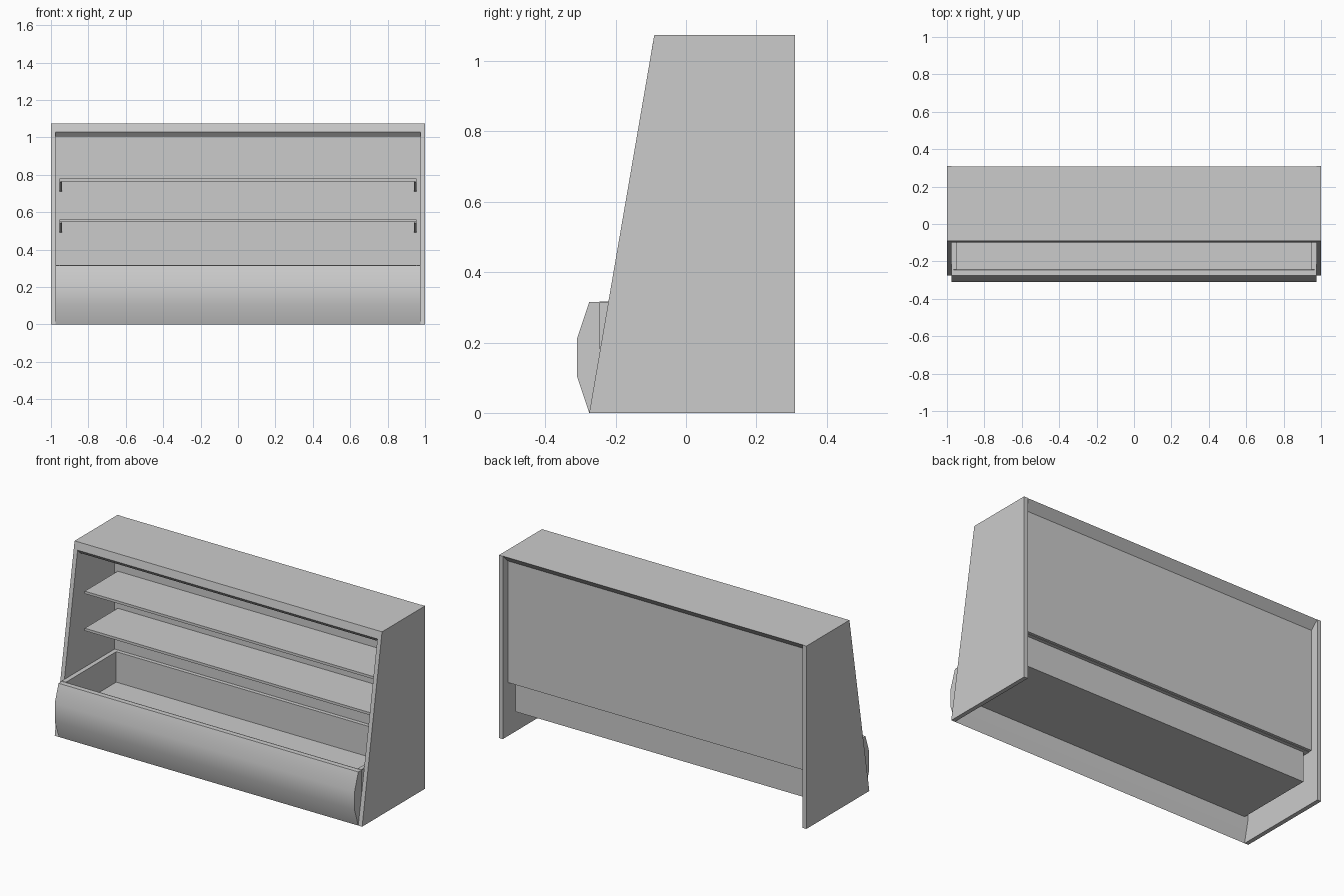
import bpy, bmesh

if "Cube" in bpy.data.objects:
    bpy.data.objects.remove(bpy.data.objects["Cube"])


def finish(name, bm):
    bmesh.ops.recalc_face_normals(bm, faces=bm.faces)
    mesh = bpy.data.meshes.new(name)
    bm.to_mesh(mesh)
    bm.free()
    obj = bpy.data.objects.new(name, mesh)
    bpy.context.collection.objects.link(obj)
    return obj


def extrude_x(name, profile, x0, x1):
    """Solid from a (y, z) profile swept between two x positions."""
    bm = bmesh.new()
    face = bm.faces.new([bm.verts.new((x0, y, z)) for y, z in profile])
    res = bmesh.ops.extrude_face_region(bm, geom=[face])
    verts = [g for g in res["geom"] if isinstance(g, bmesh.types.BMVert)]
    bmesh.ops.translate(bm, verts=verts, vec=(x1 - x0, 0, 0))
    return finish(name, bm)


def box(name, x0, x1, y0, y1, z0, z1):
    return extrude_x(name, [(y0, z0), (y1, z0), (y1, z1), (y0, z1)], x0, x1)


# Sloped end panels
end_profile = [(-0.275, 0), (0.31, 0), (0.31, 1.075), (-0.09, 1.075)]
for side, s in (("left", -1), ("right", 1)):
    extrude_x(side + "_end_panel", end_profile, s * 0.975, s * 1.0)

# Canopy with bevelled front and rear undersides
extrude_x("canopy", [(-0.09, 1.075), (-0.098, 1.03), (-0.075, 1.005),
                     (0.245, 1.005), (0.263, 1.03), (0.308, 1.075)], -0.975, 0.975)

# Upper back panel
box("back_panel", -0.975, 0.975, 0.247, 0.263, 0.315, 1.03)

# Rounded front bumper
bumper = extrude_x("front_bumper", [(-0.275, 0), (-0.31, 0.105), (-0.31, 0.21),
                                    (-0.275, 0.315), (-0.245, 0.315), (-0.245, 0.135)],
                   -0.975, 0.975)
for p in bumper.data.polygons:
    p.use_smooth = True
bpy.context.view_layer.objects.active = bumper
bumper.select_set(True)
bpy.ops.object.shade_smooth_by_angle(angle=0.75)

# Thin display well: floor, walls and flat rim
X, YF, YB, ZF, ZR = 0.95, -0.245, 0.225, 0.137, 0.315
bm = bmesh.new()
rings = []
for x, yf, yb, z in ((X, YF, YB, ZF), (X, YF, YB, ZR), (0.975, YF, 0.247, ZR)):
    rings.append([bm.verts.new(c) for c in
                  ((-x, yf, z), (x, yf, z), (x, yb, z), (-x, yb, z))])
bm.faces.new(rings[0])
for a, b in zip(rings, rings[1:]):
    for i in range(4):
        if a is rings[1] and i == 0:
            continue
        j = (i + 1) % 4
        bm.faces.new((a[i], a[j], b[j], b[i]))
well = finish("display_well", bm)
solid = well.modifiers.new("sheet", "SOLIDIFY")
solid.thickness = 0.004
solid.offset = 0

# Shelves with tapered brackets
for level, top in (("lower", 0.562), ("upper", 0.78)):
    z = top - 0.015
    box(level + "_shelf", -0.955, 0.955, -0.06, 0.247, z, top)
    for side, s in (("left", -1), ("right", 1)):
        extrude_x(f"{level}_{side}_bracket",
                  [(-0.05, z), (-0.05, z - 0.005), (0.247, z - 0.055), (0.247, z)],
                  s * 0.94, s * 0.954)
